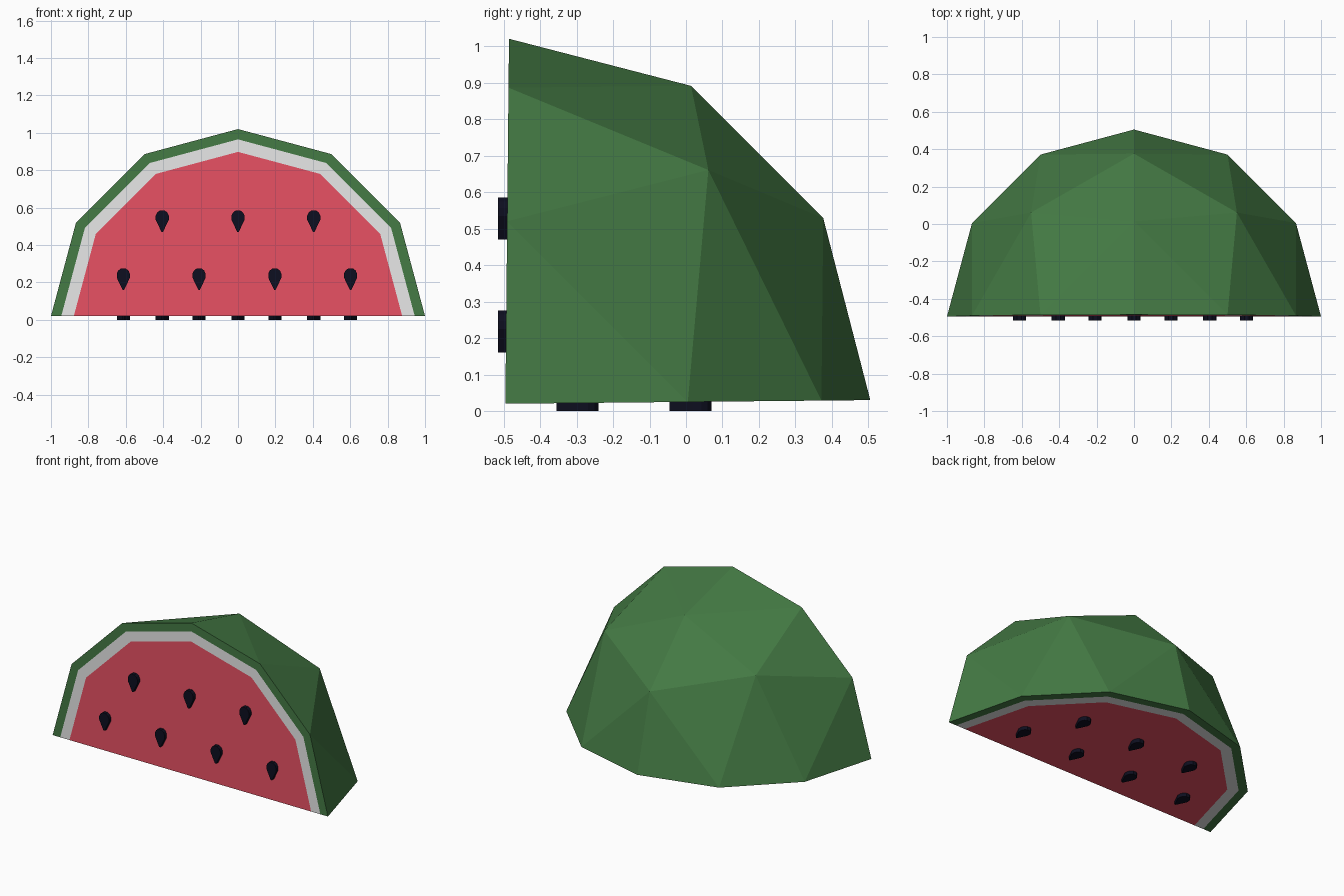
import bpy, bmesh
from math import sin, cos, pi
from mathutils import Vector

cube = bpy.data.objects.get("Cube")
if cube:
    bpy.data.objects.remove(cube)

RIDGE = Vector((0, -0.495, 0.02))   # middle of the shared straight edge
LEAN = 0.01                         # the two cuts close slightly under a right angle
R_RIND, R_PITH, R_FLESH = 1.0, 0.945, 0.878


def material(name, colour):
    m = bpy.data.materials.new(name)
    m.use_nodes = True
    m.diffuse_color = (*colour, 1)
    m.node_tree.nodes["Principled BSDF"].inputs["Base Color"].default_value = (*colour, 1)
    return m


GREEN = material("rind green", (0.058, 0.195, 0.058))
WHITE = material("pith white", (0.82, 0.82, 0.82))
RED = material("flesh red", (0.83, 0.084, 0.13))
BLACK = material("seed black", (0.004, 0.0045, 0.014))


def lean(p):
    x, y, z = p
    return Vector((x, y + LEAN * z, z + LEAN * y))


def add_face(bm, points, outward):
    f = bm.faces.new([bm.verts.new(p) for p in points])
    f.normal_update()
    if f.normal.dot(outward) < 0:
        f.normal_flip()


def finish(bm, name, mat):
    bmesh.ops.remove_doubles(bm, verts=bm.verts, dist=0.0005)
    mesh = bpy.data.meshes.new(name)
    bm.to_mesh(mesh)
    bm.free()
    mesh.materials.append(mat)
    ob = bpy.data.objects.new(name, mesh)
    ob.location = RIDGE
    bpy.context.collection.objects.link(ob)


# The two cut sides: map flat (u, v) to space, with v measured from the ridge
def front(u, v, out=0):
    return Vector((u, -out, v))


def bottom(u, v, out=0):
    return Vector((u, v, -out))


SIDES = [("front", front, Vector((0, -1, 0))), ("bottom", bottom, Vector((0, 0, -1)))]


def arc(side, r):
    return [lean(side(r * cos(i * pi / 6), r * sin(i * pi / 6))) for i in range(7)]


def add_band(bm, outer, inner):
    for _, side, normal in SIDES:
        a, b = arc(side, outer), arc(side, inner)
        for i in range(6):
            add_face(bm, (a[i], a[i + 1], b[i + 1], b[i]), normal)


# Rind: two mirrored eighths of a sphere, each edge in three, plus its cut bands
def eighth_point(i, j, k):
    if i == j == k:
        return Vector((0.55, 0.55, 0.635))
    # equal angle steps along the edges
    return Vector([sin(n * pi / 6) for n in (i, j, k)])


bm = bmesh.new()
for mirror in (1, -1):
    def pt(i, j):
        p = lean(eighth_point(i, j, 3 - i - j))
        p.x *= mirror
        return p
    for i in range(3):
        for j in range(3 - i):
            tris = [(pt(i, j), pt(i + 1, j), pt(i, j + 1))]
            if i + j < 2:
                tris.append((pt(i + 1, j), pt(i + 1, j + 1), pt(i, j + 1)))
            for t in tris:
                add_face(bm, t, sum(t, Vector()))
add_band(bm, R_RIND, R_PITH)
finish(bm, "rind", GREEN)

# Pith
bm = bmesh.new()
add_band(bm, R_PITH, R_FLESH)
finish(bm, "pith", WHITE)

# Flesh
bm = bmesh.new()
for _, side, normal in SIDES:
    add_face(bm, arc(side, R_FLESH), normal)
finish(bm, "flesh", RED)

# Seeds: teardrop prisms pointing at the ridge, four and three on each cut
HALF = [(0.004, -0.07), (0.035, -0.005), (0.035, 0.017), (0.027, 0.034), (0.012, 0.045)]
DROP = HALF + [(-u, v) for u, v in reversed(HALF)]
SPOTS = [(-0.613 + 0.405 * i, 0.21) for i in range(4)]
SPOTS += [(0.405 * i, 0.52) for i in (-1, 0, 1)]
for label, side, normal in SIDES:
    for n, (u, v) in enumerate(SPOTS, 1):
        bm = bmesh.new()
        top = [side(u + a, v + b, 0.02) for a, b in DROP]
        base = [side(u + a, v + b, -0.015) for a, b in DROP]
        centre = side(u, v)
        add_face(bm, top, normal)
        add_face(bm, base, -normal)
        for i in range(len(DROP)):
            quad = (top[i - 1], top[i], base[i], base[i - 1])
            add_face(bm, quad, sum(quad, Vector()) / 4 - centre)
        finish(bm, f"{label}_seed_{n}", BLACK)
